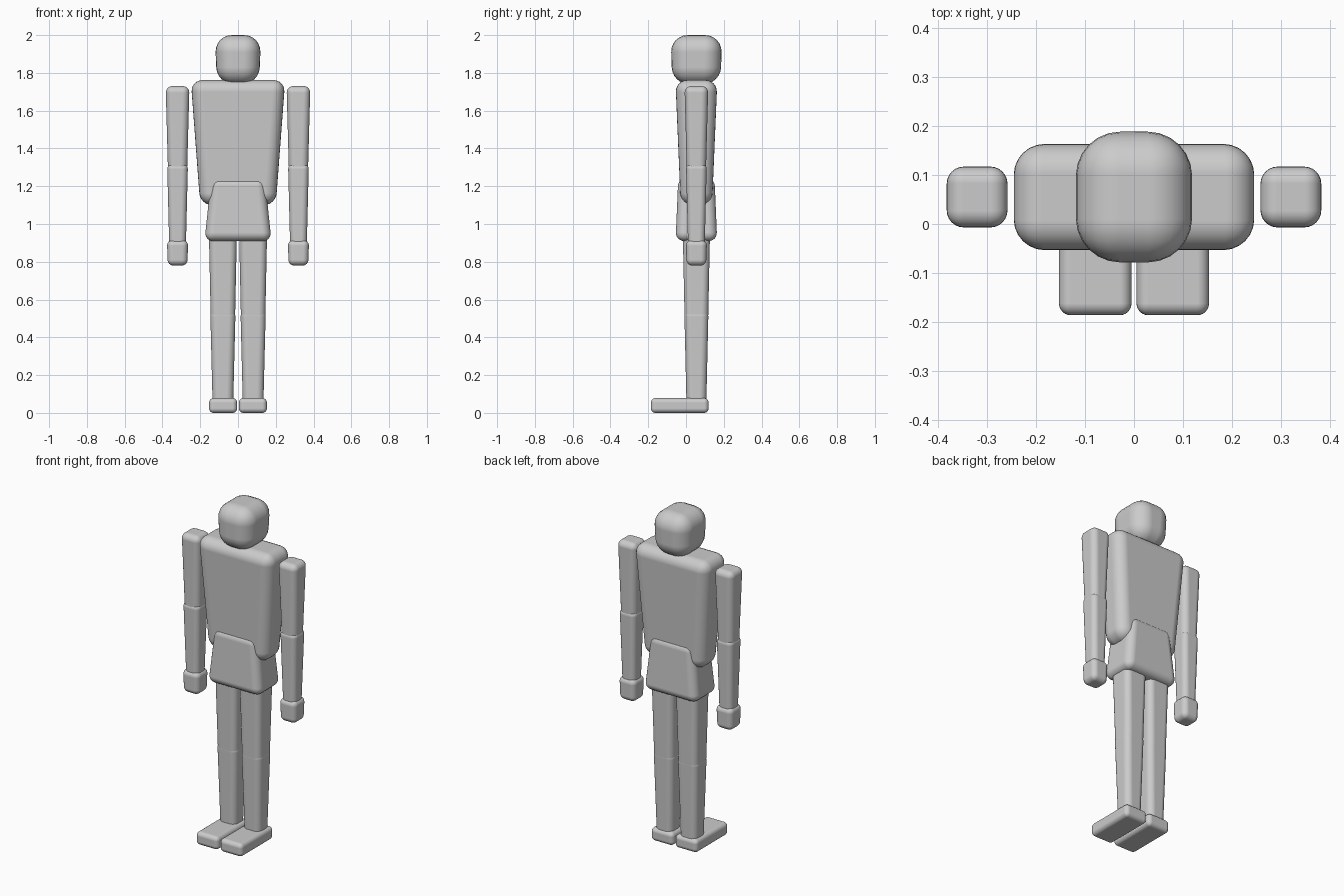
import bpy
import bmesh
from mathutils import Vector

cube = bpy.data.objects.get("Cube")
if cube:
    bpy.data.objects.remove(cube, do_unlink=True)

# Single plain grey for the whole figure
grey = bpy.data.materials.new("plain grey")
grey.use_nodes = True
colour = (0.6, 0.6, 0.6, 1)
grey.diffuse_color = colour
grey.node_tree.nodes["Principled BSDF"].inputs["Base Color"].default_value = colour

BODY_Y = 0.055  # depth of the body's centre line


def rounded_block(name, x, z_range, bottom, top, bevel, y=BODY_Y):
    """Tapered box with rounded edges; bottom and top are (half width, half depth)."""
    bm = bmesh.new()
    bmesh.ops.create_cube(bm, size=2)
    for v in bm.verts:
        upper = v.co.z > 0
        half = top if upper else bottom
        v.co = Vector((x + v.co.x * half[0], y + v.co.y * half[1], z_range[upper]))
    mesh = bpy.data.meshes.new(name)
    bm.to_mesh(mesh)
    bm.free()
    mesh.materials.append(grey)
    mesh.shade_smooth()
    obj = bpy.data.objects.new(name, mesh)
    bpy.context.collection.objects.link(obj)
    mod = obj.modifiers.new("rounding", 'BEVEL')
    mod.width = bevel
    mod.segments = 6
    mod.limit_method = 'NONE'
    mod.harden_normals = True
    return obj


# Head and trunk
rounded_block("head", 0, (1.74, 2.0), (0.112, 0.128), (0.122, 0.136), 0.09)
rounded_block("torso", 0, (1.10, 1.762), (0.2, 0.083), (0.25, 0.111), 0.063)
rounded_block("pelvis", 0, (0.91, 1.245), (0.177, 0.11), (0.142, 0.096), 0.045)

# Arms and legs, mirrored left and right
for side, s in (("left", 1), ("right", -1)):
    arm, leg = s * 0.32, s * 0.08
    rounded_block(side + "_upper_arm", arm, (1.26, 1.73), (0.05, 0.05), (0.063, 0.063), 0.035)
    rounded_block(side + "_forearm", arm, (0.88, 1.32), (0.044, 0.044), (0.055, 0.055), 0.03)
    rounded_block(side + "_hand", arm, (0.78, 0.915), (0.052, 0.052), (0.056, 0.056), 0.03)
    rounded_block(side + "_thigh", leg, (0.48, 1.0), (0.064, 0.062), (0.075, 0.073), 0.035)
    rounded_block(side + "_shin", leg, (0.03, 0.545), (0.054, 0.052), (0.067, 0.064), 0.035)
    rounded_block(side + "_foot", s * 0.079, (0, 0.078), (0.074, 0.153), (0.074, 0.153), 0.024, y=-0.033)
